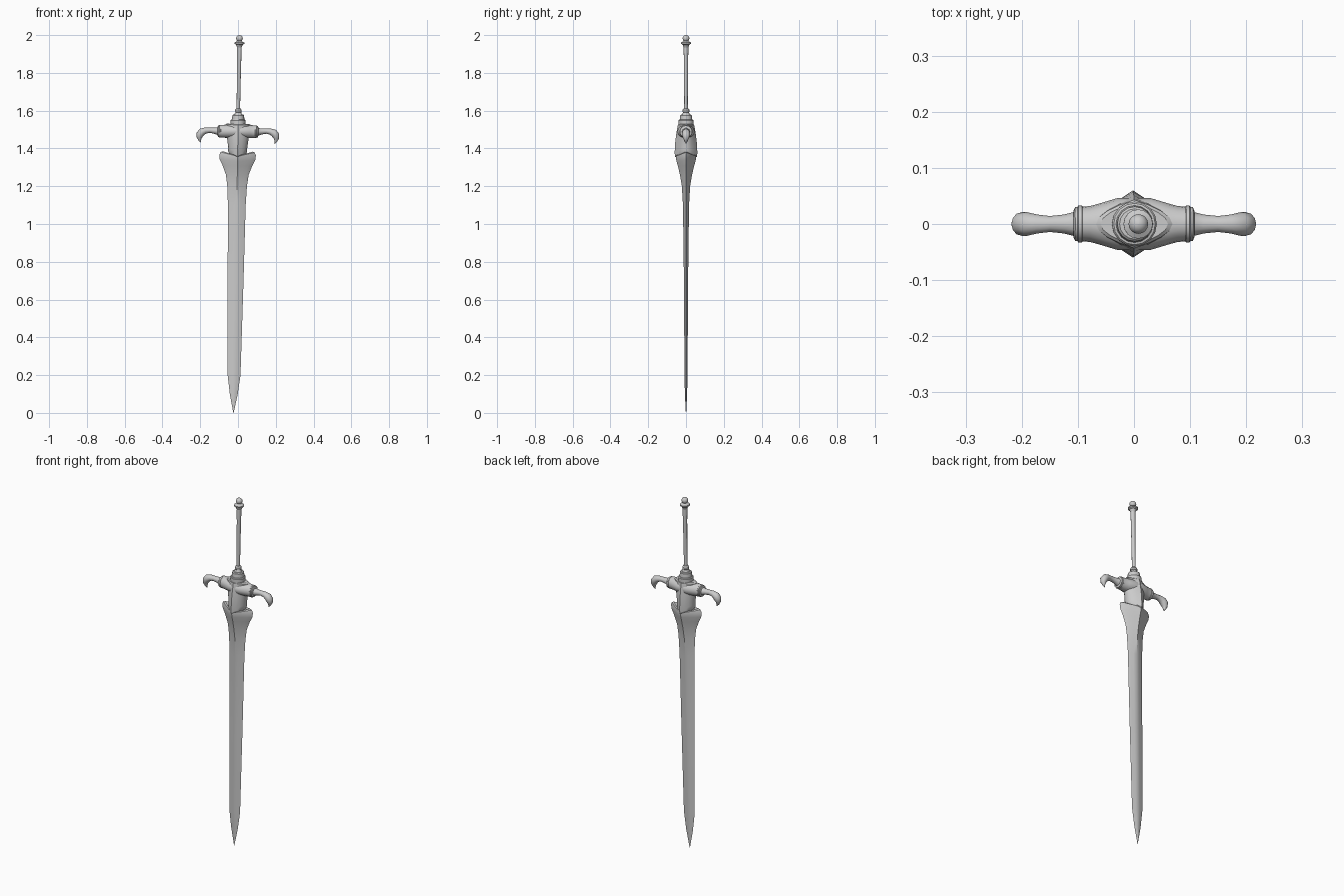
import bpy, math
from mathutils import Matrix, Vector

if "Cube" in bpy.data.objects:
    bpy.data.objects.remove(bpy.data.objects["Cube"])

# the whole sword leans slightly around the guard
TILT = (Matrix.Translation((0, 0, 1.5)) @ Matrix.Rotation(0.016, 4, 'Y')
        @ Matrix.Translation((0, 0, -1.5)))


def loft(name, rings, angle=32):
    """Skin a list of point rings, cap both ends."""
    n = len(rings[0])
    verts = [TILT @ Vector(p) for r in rings for p in r]
    faces = [tuple(range(n))[::-1], tuple(range(len(verts) - n, len(verts)))]
    for k in range(len(rings) - 1):
        for i in range(n):
            j = (i + 1) % n
            faces.append((k * n + i, k * n + j, (k + 1) * n + j, (k + 1) * n + i))
    me = bpy.data.meshes.new(name)
    me.from_pydata(verts, [], faces)
    ob = bpy.data.objects.new(name, me)
    bpy.context.collection.objects.link(ob)
    bpy.ops.object.select_all(action='DESELECT')
    ob.select_set(True)
    bpy.context.view_layer.objects.active = ob
    bpy.ops.object.mode_set(mode='EDIT')
    bpy.ops.mesh.select_all(action='SELECT')
    bpy.ops.mesh.normals_make_consistent(inside=False)
    bpy.ops.object.mode_set(mode='OBJECT')
    bpy.ops.object.shade_smooth_by_angle(angle=math.radians(angle))
    return ob


def ridged(z, w, d, power, dip=0.0, n=16):
    """Lens section with a central ridge; dip lowers the middle into a V."""
    pts = []
    for i in range(n):
        c, s = math.cos(2 * math.pi * i / n), math.sin(2 * math.pi * i / n)
        y = d * max(0.0, 1 - abs(c)) ** power * (1 if s >= 0 else -1)
        pts.append((w * c, y, z - dip * (1 - abs(c))))
    return pts


def lathe(name, profile, n=16):
    return loft(name, [[(r * math.cos(2 * math.pi * i / n), r * math.sin(2 * math.pi * i / n), z)
                        for i in range(n)] for r, z in profile])


def along_x(name, stations, n=16):
    """Elliptical sections along x: (x, y radius, z radius)."""
    return loft(name, [[(x, ry * math.cos(2 * math.pi * i / n), 1.49 + rz * math.sin(2 * math.pi * i / n))
                        for i in range(n)] for x, ry, rz in stations])


# blade with flared, upturned shoulders
blade = [(0, .001, .001, 0), (.1, .021, .006, 0), (.2, .034, .008, 0), (.7, .042, .011, 0),
         (1.1, .047, .016, 0), (1.2, .052, .022, 0), (1.26, .060, .032, 0), (1.31, .079, .043, .003),
         (1.34, .094, .050, .008), (1.365, .097, .054, .014), (1.38, .090, .054, .022),
         (1.384, .078, .050, .026), (1.375, .055, .042, .022)]
loft("blade", [ridged(z, w, d, .85, dip) for z, w, d, dip in blade])

# guard body
body = [(1.37, .044, .050, .018), (1.383, .050, .059, .026), (1.40, .050, .060, .02), (1.44, .055, .057, .006),
        (1.48, .061, .051, 0), (1.51, .067, .046, 0), (1.525, .068, .043, 0), (1.53, .060, .038, 0)]
loft("guard_body", [ridged(z, w, d, .5, dip) for z, w, d, dip in body])

# cross block through the body
half = [(.03, .046, .036), (.06, .037, .035), (.078, .032, .034), (.092, .031, .033)]
along_x("guard_cross_block", [(-x, a, b) for x, a, b in half[::-1]] + half)

# collars and drooping hooked arms on both sides
arm = [(.10, 1.49, .024), (.108, 1.49, .020), (.125, 1.492, .016), (.15, 1.494, .0135), (.172, 1.492, .016),
       (.190, 1.485, .020), (.2, 1.472, .020), (.204, 1.455, .014), (.201, 1.44, .007), (.195, 1.428, .001)]
for side, label in ((-1, "left"), (1, "right")):
    along_x("collar_" + label, [(side * x, r, r) for x, r in
                                ((.088, .028), (.093, .033), (.099, .033), (.101, .030), (.105, .030), (.108, .023))])
    rings = []
    for k, (x, z, r) in enumerate(arm):
        a, b = arm[max(k - 1, 0)], arm[min(k + 1, len(arm) - 1)]
        tx, tz = Vector((b[0] - a[0], b[1] - a[1])).normalized()
        ring = []
        for i in range(12):
            c, s = math.cos(math.pi * i / 6), math.sin(math.pi * i / 6)
            ring.append((side * (x - tz * r * s), r * c * 1.05, z + tx * r * s))
        rings.append(ring)
    loft("guard_arm_" + label, rings, 50)

# stepped base of the grip
lathe("grip_base", [(.040, 1.52), (.040, 1.548), (.037, 1.552), (.033, 1.553), (.031, 1.575),
                    (.027, 1.579), (.020, 1.58), (.014, 1.595)])
lathe("grip_ring", [(.012, 1.588), (.018, 1.594), (.018, 1.604), (.012, 1.612)])

# slim grip
lathe("grip", [(.010, 1.59), (.0095, 1.65), (.010, 1.75), (.0115, 1.87), (.0125, 1.93), (.012, 1.95)])

# pommel disc and ball
lathe("pommel_disc", [(.012, 1.935), (.016, 1.943), (.018, 1.949), (.026, 1.954), (.026, 1.961),
                      (.018, 1.965), (.010, 1.97)])
lathe("pommel_ball", [(.0175 * math.sin(math.radians(t)) + .0002, 1.9825 - .0175 * math.cos(math.radians(t)))
                      for t in range(0, 181, 20)])
